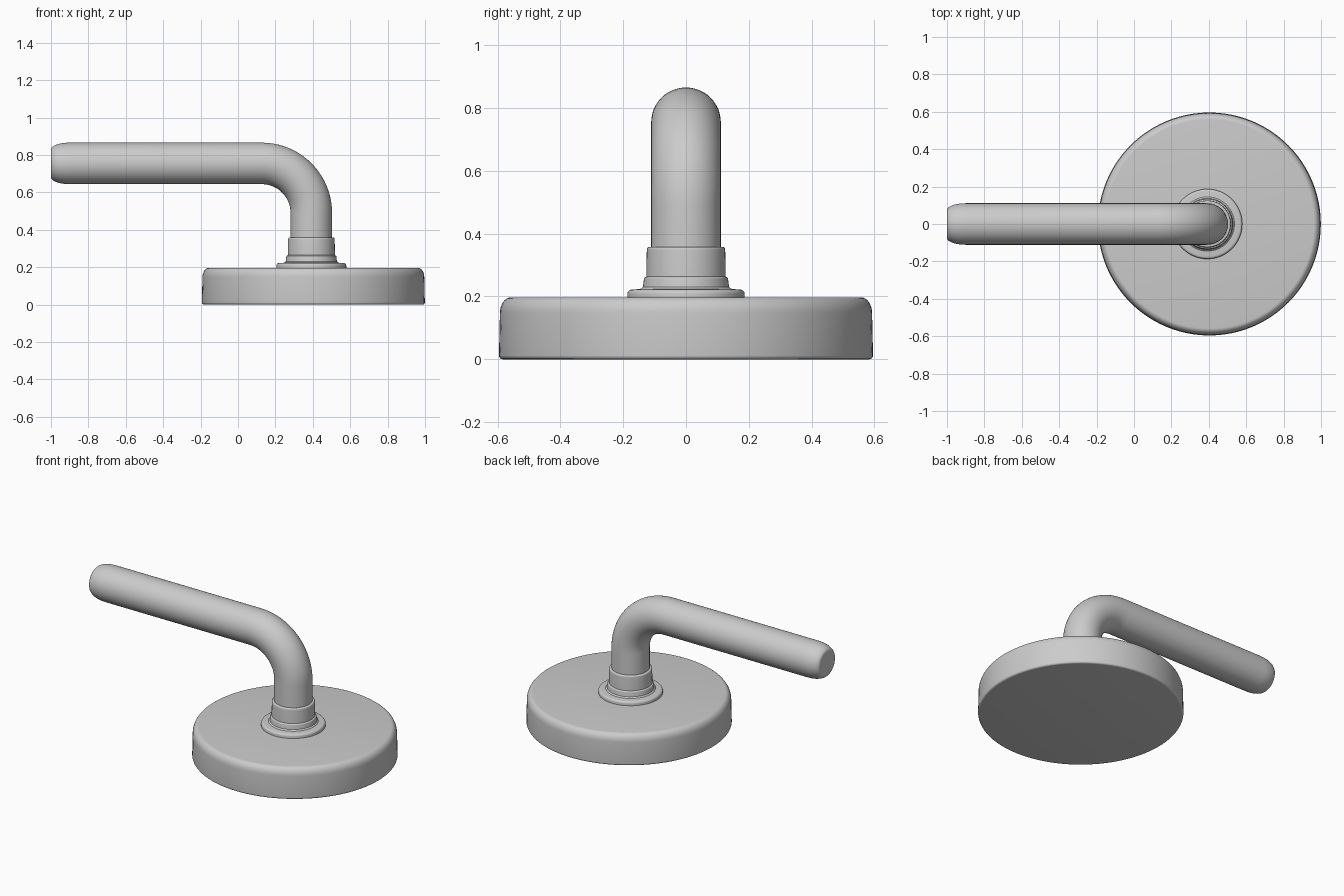
import bpy, bmesh, math
from mathutils import Vector

if "Cube" in bpy.data.objects:
    bpy.data.objects.remove(bpy.data.objects["Cube"])


def skin(name, rings, angle=35):
    """Bridge equal-length vertex rings into a closed smooth body."""
    bm = bmesh.new()
    loops = [[bm.verts.new(p) for p in ring] for ring in rings]
    n = len(loops[0])
    for a, b in zip(loops, loops[1:]):
        for i in range(n):
            j = (i + 1) % n
            bm.faces.new((a[i], a[j], b[j], b[i]))
    bm.faces.new(loops[0][::-1])
    bm.faces.new(loops[-1])
    bmesh.ops.recalc_face_normals(bm, faces=bm.faces)
    mesh = bpy.data.meshes.new(name)
    bm.to_mesh(mesh)
    bm.free()
    obj = bpy.data.objects.new(name, mesh)
    bpy.context.collection.objects.link(obj)
    bpy.ops.object.select_all(action='DESELECT')
    obj.select_set(True)
    bpy.context.view_layer.objects.active = obj
    bpy.ops.object.shade_smooth_by_angle(angle=math.radians(angle))
    return obj


def ring(centre, axis_u, axis_v, radius, n):
    return [Vector(centre) + radius * (math.cos(t) * axis_u + math.sin(t) * axis_v)
            for t in (2 * math.pi * i / n for i in range(n))]


def lathe(name, x, profile, n):
    X, Y = Vector((1, 0, 0)), Vector((0, 1, 0))
    return skin(name, [ring((x, 0, z), X, Y, r, n) for r, z in profile])


def fillet(r, z, dr, dz, upper, steps=6):
    """Elliptical corner of a profile whose outer corner is (r, z)."""
    pts = []
    for i in range(steps + 1):
        t = math.pi / 2 * i / steps
        if upper:
            pts.append((r - dr + dr * math.cos(t), z - dz + dz * math.sin(t)))
        else:
            pts.append((r - dr + dr * math.sin(t), z + dz - dz * math.cos(t)))
    return pts


# Round base disc
lathe("base_disc", 0.403,
      fillet(0.596, 0.0, 0.012, 0.012, False)
      + fillet(0.593, 0.197, 0.035, 0.05, True, 8), 96)

# Stepped collar: flange, lower step, sleeve
STEM_X = 0.392
lathe("collar", STEM_X,
      [(0.187, 0.19)] + fillet(0.187, 0.222, 0.014, 0.014, True)
      + [(0.145, 0.224), (0.137, 0.231)] + fillet(0.134, 0.262, 0.006, 0.006, True, 4)
      + [(0.126, 0.264)] + fillet(0.125, 0.358, 0.007, 0.01, True), 64)

# Bent handle: straight stem, quarter bend, long grip with rounded tip
R, BEND, GRIP_Z = 0.111, 0.265, 0.755
Y = Vector((0, 1, 0))
rings = [ring((STEM_X, 0, 0.2), Vector((1, 0, 0)), Y, R, 48)]
for i in range(21):
    t = math.pi / 2 * i / 20
    out = Vector((math.cos(t), 0, math.sin(t)))
    centre = Vector((STEM_X - BEND, 0, GRIP_Z - BEND)) + BEND * out
    rings.append(ring(centre, out, Y, R, 48))
for i in range(11):
    t = math.pi / 2 * i / 10
    rings.append(ring((-0.9 - 0.1 * math.sin(t), 0, GRIP_Z), Vector((0, 0, 1)), Y,
                      R - 0.037 * (1 - math.cos(t)), 48))
skin("handle", rings)
